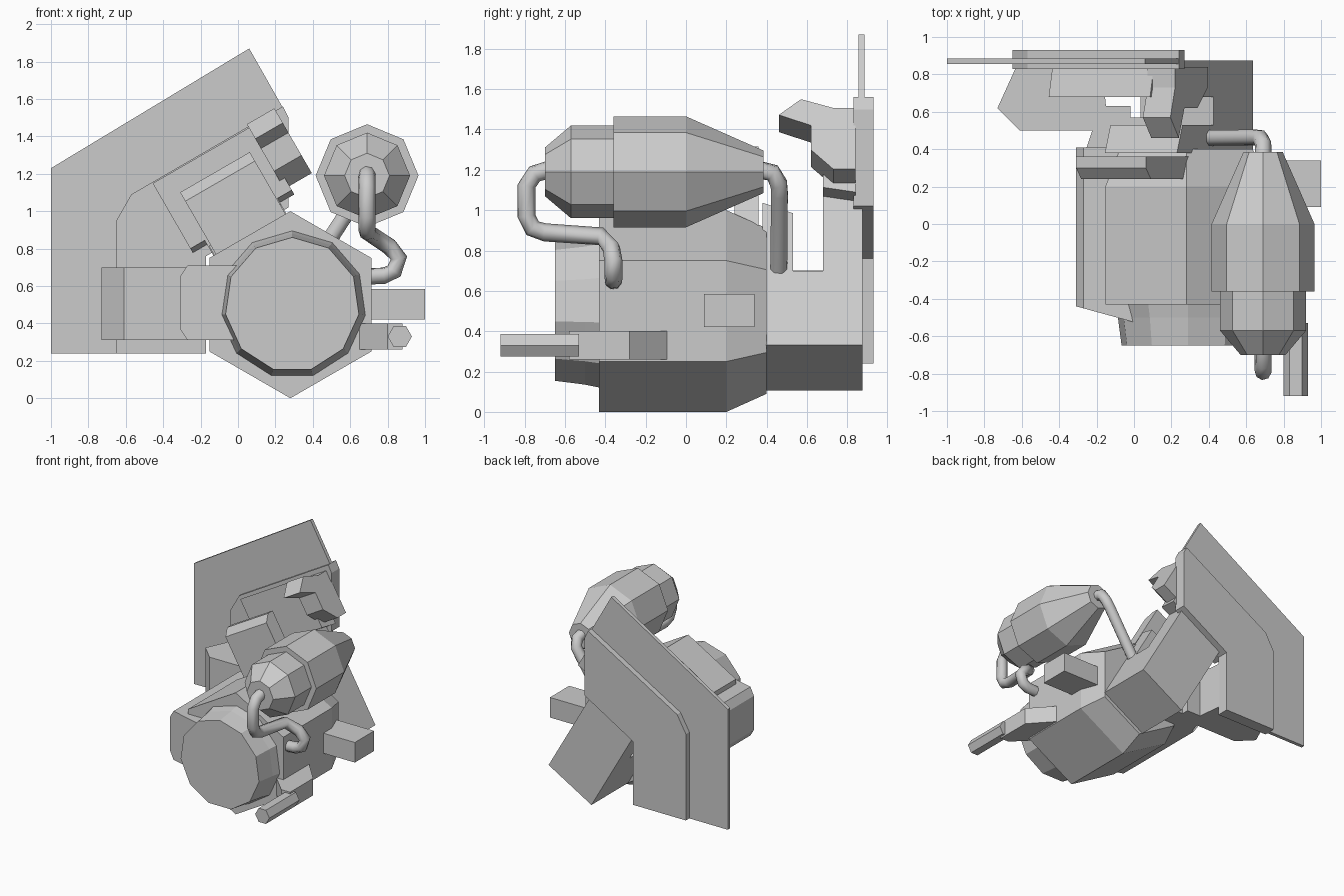
import bpy, bmesh, math
from mathutils import Vector

if "Cube" in bpy.data.objects:
    bpy.data.objects.remove(bpy.data.objects["Cube"])

CX, CZ = 0.28, 0.5   # axis of the engine block


def skin(name, rings):
    """Closed solid through a series of matching rings of points."""
    bm = bmesh.new()
    vs = [[bm.verts.new(p) for p in r] for r in rings]
    n = len(vs[0])
    for a, b in zip(vs, vs[1:]):
        for i in range(n):
            j = (i + 1) % n
            bm.faces.new((a[i], a[j], b[j], b[i]))
    bm.faces.new(vs[0])
    bm.faces.new(vs[-1])
    bmesh.ops.recalc_face_normals(bm, faces=bm.faces)
    me = bpy.data.meshes.new(name)
    bm.to_mesh(me)
    bm.free()
    ob = bpy.data.objects.new(name, me)
    bpy.context.collection.objects.link(ob)
    return ob


def lathe(name, cx, cz, sides, profile, phase=90):
    """Faceted turned shape along y, profile = (y, radius)."""
    angs = [math.radians(phase) + 2 * math.pi * i / sides for i in range(sides)]
    return skin(name, [[(cx + r * math.cos(a), y, cz + r * math.sin(a)) for a in angs]
                       for y, r in profile])


def plate(name, pts, y0, y1):
    """Front-view outline (x, z) extruded in y."""
    skin(name, [[(x, y, z) for x, z in pts] for y in (y0, y1)])


def arm(name, angle, pts, u0, u1):
    """Side profile (distance from engine axis, y), extruded across the arm."""
    c, s = math.cos(math.radians(angle)), math.sin(math.radians(angle))
    skin(name, [[(CX + v * c + u * s, y, CZ + v * s - u * c) for v, y in pts]
                for u in (u0, u1)])


def rect(a0, a1, b0, b1):
    return [(a0, b0), (a1, b0), (a1, b1), (a0, b1)]


def pipe(name, pts, r=0.045, sides=8):
    """Faceted tube along a path."""
    pts = [Vector(p) for p in pts]
    rings, ref = [], Vector((1, 0.1, 0.2))
    for i, p in enumerate(pts):
        t = (pts[min(i + 1, len(pts) - 1)] - pts[max(i - 1, 0)]).normalized()
        a = (ref - t * ref.dot(t)).normalized()
        b = t.cross(a)
        ref = a
        rings.append([p + r * (a * math.cos(k * 2 * math.pi / sides)
                               + b * math.sin(k * 2 * math.pi / sides)) for k in range(sides)])
    ob = skin(name, rings)
    for f in ob.data.polygons:
        f.use_smooth = len(f.vertices) == 4


# Engine block and round front cover
lathe("engine_block", CX, CZ, 6, [(-0.43, 0.5), (0.2, 0.5), (0.4, 0.41)])
lathe("front_cover", 0.29, CZ, 11, [(-0.43, 0.395), (-0.5, 0.38), (-0.65, 0.36)])

# Side housing with chamfered corners and a slanted front
side = [(-0.31, 0.37), (-0.31, 0.65), (-0.27, 0.71), (0.05, 0.71), (0.05, 0.31), (-0.27, 0.31)]
skin("side_housing", [[(x, -0.525 - 0.274 * x, z) for x, z in side],
                      [(x, 0.41, z) for x, z in side]])

# Left arm to the mounting plate
arm("left_arm", 180, [(0.30, 0.5), (0.89, 0.5), (1.01, 0.62), (0.91, 0.84), (0.45, 0.84),
                      (0.43, 0.63), (0.30, 0.63)], -0.19, 0.2)
arm("left_arm_link", 180, [(0.2, 0.39), (0.54, 0.39), (0.48, 0.57), (0.2, 0.57)], -0.19, 0.2)

# Tilted upper parts
arm("upper_housing", 120, [(0.3, 0.24), (0.76, 0.24), (0.815, 0.30), (0.815, 0.36), (0.3, 0.36)],
    -0.21, 0.22)
arm("upper_link", 120, [(0.1, 0.38), (0.49, 0.38), (0.43, 0.53), (0.1, 0.53)], -0.22, 0.225)
arm("rear_box", 120, [(-0.325, 0.39), (0.1, 0.39), (0.1, 0.68), (0.56, 0.68),
                      (0.56, 0.875), (-0.325, 0.875)], -0.225, 0.225)
arm("upper_mount", 120, [(0.527, 0.68), (0.93, 0.68), (0.89, 0.84), (0.5, 0.84)], -0.313, 0.313)
hook = [(0, 0.57), (0.09, 0.46), (0.15, 0.62), (0.29, 0.62), (0.40, 0.73),
        (0.40, 0.84), (0.05, 0.84), (0.05, 0.73)]
arm("hook_bracket", 120, [(0.952 - t, y) for t, y in hook], 0.281, 0.451)

# Rear mounting plates
inner = [(0.27, 1.50), (0.27, 1.02), (-0.17, 0.76), (-0.17, 0.24)]
plate("thin_plate", [(-1, 0.24), (-1, 1.23), (0.06, 1.87)] + inner, 0.855, 0.885)
plate("thick_plate", [(-0.65, 0.24), (-0.65, 0.95), (-0.57, 1.09), (0.24, 1.56)] + inner,
      0.83, 0.93)

# Tank and its two pipes
lathe("tank", 0.69, 1.19, 8, [(-0.7, 0.12), (-0.57, 0.23), (-0.36, 0.23), (-0.36, 0.275),
                              (0, 0.275), (0.385, 0.105)])
pipe("rear_pipe", [(0.69, 0.36, 1.2), (0.69, 0.43, 1.185), (0.675, 0.46, 1.13),
                   (0.64, 0.463, 1.08), (0.4, 0.46, 0.71)])
pipe("front_pipe", [(0.69, -0.68, 1.2), (0.69, -0.75, 1.18), (0.69, -0.79, 1.12),
                    (0.69, -0.79, 0.97), (0.69, -0.76, 0.91), (0.69, -0.70, 0.89),
                    (0.72, -0.42, 0.87), (0.81, -0.37, 0.81), (0.86, -0.36, 0.75),
                    (0.835, -0.36, 0.68), (0.78, -0.36, 0.655), (0.67, -0.36, 0.65)])

# Right side fittings
plate("side_block", rect(0.6, 1.0, 0.42, 0.585), 0.09, 0.34)
skin("handle_bracket", [[(x, y, z) for x, y in ((0.65, -0.43), (0.80, -0.58), (0.88, -0.58),
                                              (0.88, -0.28), (0.70, -0.08), (0.65, -0.08))]
                        for z in (0.26, 0.4)])
lathe("handle", 0.865, 0.33, 6, [(-0.92, 0.065), (-0.53, 0.065)], 0)
